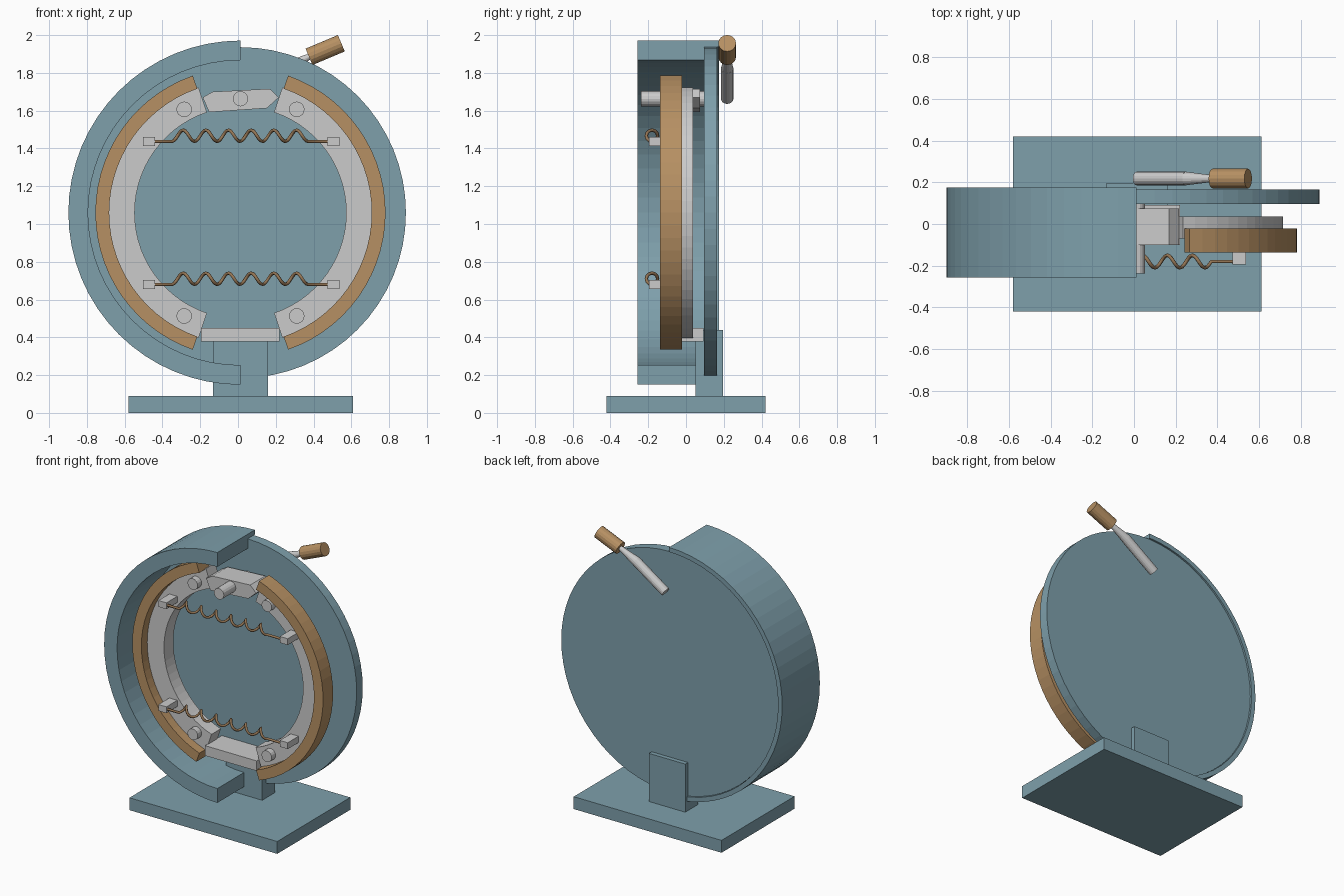
import bpy, bmesh
from math import sin, cos, pi, radians
from mathutils import Vector

if "Cube" in bpy.data.objects:
    bpy.data.objects.remove(bpy.data.objects["Cube"])

CX, CZ = 0.013, 1.06          # drum axis


def material(name, rgb):
    m = bpy.data.materials.new(name)
    m.diffuse_color = (*rgb, 1)
    m.use_nodes = True
    m.node_tree.nodes["Principled BSDF"].inputs["Base Color"].default_value = m.diffuse_color
    return m


TEAL = material("teal_paint", (0.21, 0.35, 0.41))
BROWN = material("brown_lining", (0.47, 0.28, 0.125))
WIRE = material("spring_wire", (0.30, 0.18, 0.09))


def finish(name, bm, mat=None):
    bmesh.ops.recalc_face_normals(bm, faces=bm.faces)
    me = bpy.data.meshes.new(name)
    bm.to_mesh(me)
    bm.free()
    ob = bpy.data.objects.new(name, me)
    bpy.context.collection.objects.link(ob)
    if mat:
        me.materials.append(mat)
    return ob


def prism(name, pts, y0, y1, mat=None):
    """Extrude an x-z outline from y0 to y1."""
    bm = bmesh.new()
    f = bm.faces.new([bm.verts.new((x, y0, z)) for x, z in pts])
    ext = bmesh.ops.extrude_face_region(bm, geom=[f])["geom"]
    vs = [v for v in ext if isinstance(v, bmesh.types.BMVert)]
    bmesh.ops.translate(bm, vec=(0, y1 - y0, 0), verts=vs)
    return finish(name, bm, mat)


def box(name, x0, x1, y0, y1, z0, z1, mat=None):
    return prism(name, [(x0, z0), (x1, z0), (x1, z1), (x0, z1)], y0, y1, mat)


def rod(name, a, b, r1, r2=None, n=16, mat=None):
    """Cylinder or cone between two points."""
    a, b = Vector(a), Vector(b)
    d = b - a
    bm = bmesh.new()
    bmesh.ops.create_cone(bm, cap_ends=True, segments=n, radius1=r1,
                          radius2=r1 if r2 is None else r2, depth=d.length)
    bmesh.ops.transform(bm, verts=bm.verts, matrix=d.to_track_quat('Z', 'Y').to_matrix().to_4x4())
    bmesh.ops.translate(bm, verts=bm.verts, vec=(a + b) / 2)
    return finish(name, bm, mat)


def sector(name, profile, a0, a1, n, mat=None):
    """Sweep an (r, y) profile round the drum axis between two angles."""
    bm = bmesh.new()
    rings = []
    for i in range(n + 1):
        a = radians(a0 + (a1 - a0) * i / n)
        rings.append([bm.verts.new((CX + r * cos(a), y, CZ + r * sin(a))) for r, y in profile])
    k = len(profile)
    for p, q in zip(rings, rings[1:]):
        for j in range(k):
            bm.faces.new((p[j], p[(j + 1) % k], q[(j + 1) % k], q[j]))
    bm.faces.new(rings[0])
    bm.faces.new(rings[-1])
    return finish(name, bm, mat)


def rect(r0, r1, y0, y1):
    return [(r0, y0), (r1, y0), (r1, y1), (r0, y1)]


# base and upright
box("base_plate", -0.58, 0.61, -0.42, 0.42, 0, 0.09, TEAL)
box("upright", -0.132, 0.16, 0.05, 0.197, 0.085, 0.44, TEAL)

# backing disc and cut-away half drum with a rebate for the disc
rod("backing_plate", (CX, 0.095, CZ), (CX, 0.165, CZ), 0.876, n=64, mat=TEAL)
sector("half_drum", [(0.807, -0.257), (0.911, -0.257), (0.911, 0.176),
                     (0.878, 0.176), (0.878, 0.095), (0.807, 0.095)], 90, 270, 32, TEAL)

# brake shoes with linings and rivet pins
for side, mid in (("right", 0), ("left", 180)):
    s = 1 if side == "right" else -1
    sector(side + "_shoe", rect(0.56, 0.70, -0.07, 0.037), mid - 71.5, mid + 71.5, 28)
    sector(side + "_lining", rect(0.695, 0.768, -0.137, -0.022), mid - 70.8, mid + 70.8, 28, BROWN)
    for end, z in (("upper", 1.607), ("lower", 0.513)):
        x = CX + s * 0.298
        rod(f"{side}_{end}_pin", (x, -0.115, z), (x, 0.0, z), 0.041)

# expander cam with its shaft, and the lower anchor block
prism("expander_cam", [(-0.187, 1.67), (-0.135, 1.70), (0.168, 1.716),
                       (0.216, 1.67), (0.153, 1.613), (-0.153, 1.592)], -0.10, 0.075)
rod("cam_shaft", (CX, -0.238, 1.663), (CX, 0.1, 1.663), 0.04)
box("anchor_block", -0.195, 0.22, -0.10, 0.092, 0.377, 0.45)

# return springs: coiled wire hooked on small lugs
for end, z in (("upper", 1.437), ("lower", 0.68)):
    for side, x in (("left", -0.472), ("right", 0.505)):
        box(f"{end}_{side}_lug", x - 0.032, x + 0.032, -0.195, -0.06, z - 0.023, z + 0.023)
    r, turns, steps = 0.03, 6, 12
    pts = [(-0.45, -0.18, z)]
    for i in range(turns * steps + 1):
        t = 2 * pi * i / steps
        pts.append((-0.35 + 0.72 * i / (turns * steps), -0.18 + r * sin(t), z + r - r * cos(t)))
    pts.append((0.485, -0.18, z))
    cu = bpy.data.curves.new(end + "_spring", 'CURVE')
    cu.dimensions = '3D'
    cu.bevel_depth = 0.009
    cu.bevel_resolution = 1
    cu.use_fill_caps = True
    sp = cu.splines.new('POLY')
    sp.points.add(len(pts) - 1)
    for p, co in zip(sp.points, pts):
        p.co = (*co, 1)
    cu.materials.append(WIRE)
    bpy.context.collection.objects.link(bpy.data.objects.new(end + "_spring", cu))

# operating lever behind the disc, tapering into a wooden grip
YL = 0.218
rod("lever_arm", (CX, YL, 1.663), (0.25, YL, 1.825), 0.033)
rod("lever_neck", (0.245, YL, 1.822), (0.385, YL, 1.89), 0.033, 0.015)
rod("lever_grip", (0.376, YL, 1.885), (0.547, YL, 1.957), 0.047, n=16, mat=BROWN)
